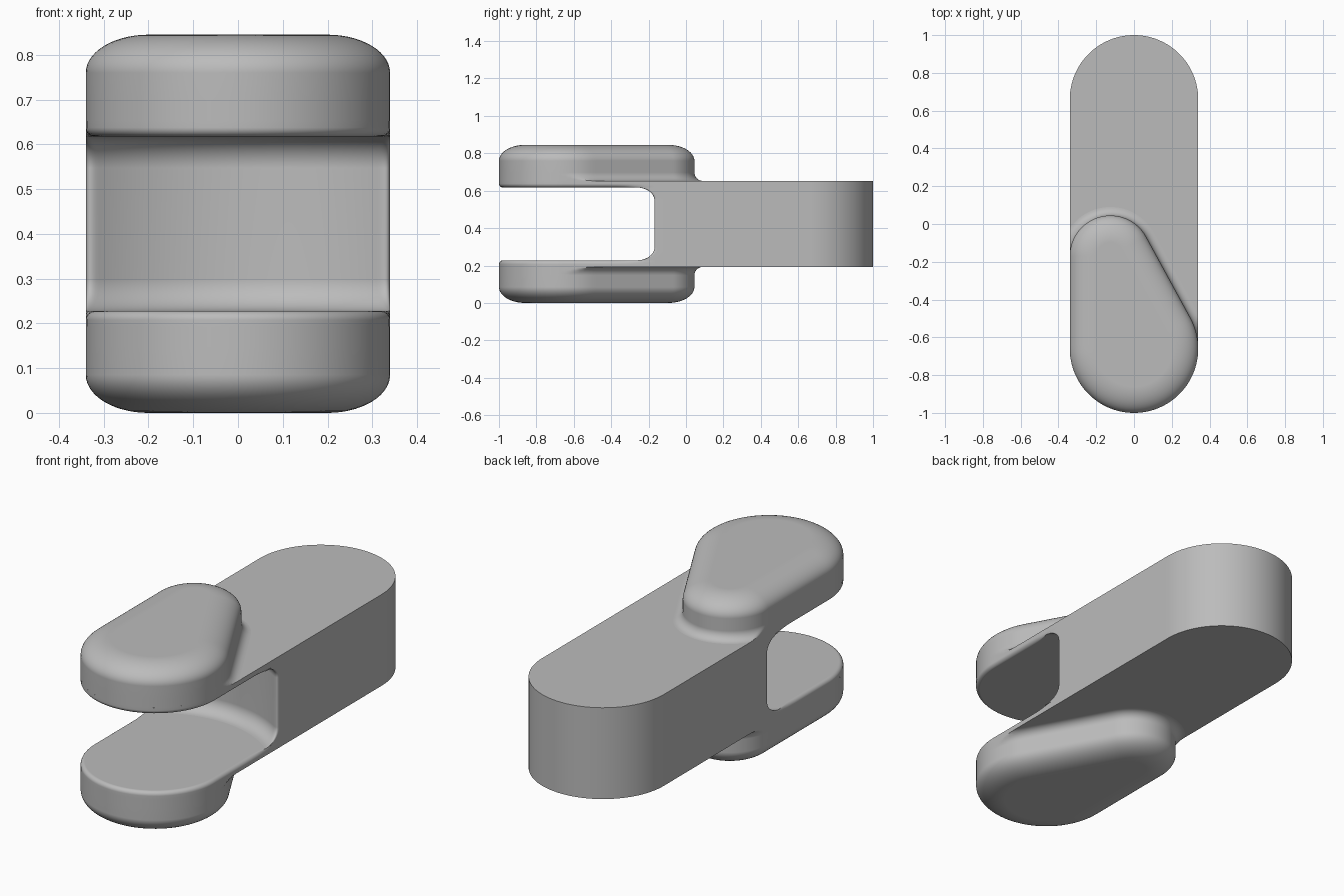
import bpy
import bmesh
from math import sin, cos, pi, atan2, acos, sqrt, hypot

if "Cube" in bpy.data.objects:
    bpy.data.objects.remove(bpy.data.objects["Cube"])

MID = 0.4225            # height of the mirror plane
R, CY = 0.34, 0.66      # half width and end-arc centre of the body
SLOT, TOP = 0.195, 0.23  # half heights of slot and body
CLEAR = 0.588           # radius of the hollow back wall of the slot

grey = bpy.data.materials.new("plain grey")
grey.use_nodes = True
grey.diffuse_color = (0.5, 0.5, 0.5, 1)
grey.node_tree.nodes["Principled BSDF"].inputs["Base Color"].default_value = (0.5, 0.5, 0.5, 1)


def arc(cx, cy, r, a, b, n=48):
    return [(cx + r * cos(a + (b - a) * i / n), cy + r * sin(a + (b - a) * i / n))
            for i in range(n + 1)]


def line(p, q, n=24):
    """Points strictly between p and q."""
    return [(p[0] + (q[0] - p[0]) * i / n, p[1] + (q[1] - p[1]) * i / n) for i in range(1, n)]


def joined(a, b):
    """Closed outline from two arcs with straight runs between them."""
    return a + line(a[-1], b[0]) + b + line(b[-1], a[0])


def stadium(r):
    return joined(arc(0, CY, r, 0, pi), arc(0, -CY, r, pi, 2 * pi))


def loft(name, rings, cap_start, cap_end):
    """Skin a stack of (outline, z) rings and mirror it about the middle."""
    bm = bmesh.new()
    loops = [[bm.verts.new((x, y, z)) for x, y in pts] for pts, z in rings]
    for lo, hi in zip(loops, loops[1:]):
        n = len(lo)
        for i in range(n):
            j = (i + 1) % n
            bm.faces.new((lo[i], lo[j], hi[j], hi[i]))
    if cap_start:
        bm.faces.new(loops[0][::-1])
    if cap_end:
        bm.faces.new(loops[-1])
    bmesh.ops.remove_doubles(bm, verts=bm.verts, dist=0.00001)
    mesh = bpy.data.meshes.new(name)
    bm.to_mesh(mesh)
    bm.free()
    mesh.materials.append(grey)
    ob = bpy.data.objects.new(name, mesh)
    bpy.context.collection.objects.link(ob)
    ob.location.z = MID
    bpy.ops.object.select_all(action='DESELECT')
    ob.select_set(True)
    bpy.context.view_layer.objects.active = ob
    bpy.ops.object.shade_smooth_by_angle(angle=pi / 6)
    mirror = ob.modifiers.new("mirror", 'MIRROR')
    mirror.use_axis = (False, False, True)
    weighted = ob.modifiers.new("even shading", 'WEIGHTED_NORMAL')
    weighted.keep_sharp = True
    return ob


# Fork plates: full outline, slot-side edge rounded along the open end only
def plate_outline(inset):
    pts = []
    for (x, y), (u, v) in zip(stadium(R), stadium(R - inset)):
        f = min(1, max(0, (-0.24 - y) / 0.1))
        pts.append((x + (u - x) * f, y + (v - y) * f))
    return pts


rings = []
for i in range(7):
    a = pi / 2 * i / 6
    rings.append((plate_outline(0.02 * (1 - sin(a))), SLOT + 0.02 * (1 - cos(a))))
rings.append((stadium(R), TOP))
loft("fork_plates", rings, True, True)


# Rear block: round back, hollow front wall with softened corners
def block_outline(r, e):
    yc = -CY + sqrt(r * r - R * R)
    xe = R - e
    ye = -CY + sqrt(r * r - xe * xe)
    corner = []
    for i in range(9):
        t = i / 8
        w0, w1, w2 = (1 - t) ** 2, 2 * t * (1 - t), t * t
        corner.append((w0 * xe + (w1 + w2) * R, w0 * ye + w1 * yc + w2 * (yc + e)))
    back = arc(0, CY, R, 0, pi)
    a = atan2(ye + CY, xe)
    front = arc(0, -CY, r, pi - a, a)
    left = [(-x, y) for x, y in reversed(corner)]
    return (back + line(back[-1], left[0]) + left + front[1:-1]
            + corner + line(corner[-1], back[0]))


rings = [(block_outline(CLEAR, 0.03), 0)]
for i in range(11):
    a = pi / 2 * i / 10
    rings.append((block_outline(CLEAR - 0.07 * (1 - cos(a)), 0.002 + 0.028 * cos(a)),
                  SLOT - 0.07 + 0.07 * sin(a)))
loft("rear_block", rings, False, False)


# Bosses: tapered pads with a filleted foot and a softly rounded crown
def boss_outline(d):
    x1, y1, r1 = 0, -CY, R
    x2, y2, r2 = -0.125, -0.17, 0.215
    th = atan2(y2 - y1, x2 - x1)
    c = acos((r1 - r2) / hypot(x2 - x1, y2 - y1))
    pts = joined(arc(x2, y2, r2 + d, th - c, th + c),
                 arc(x1, y1, r1 + d, th + c, th - c + 2 * pi))
    out = []
    for x, y in pts:      # keep the foot inside the body outline
        ay = min(CY, max(-CY, y))
        k = min(1, R / max(hypot(x, y - ay), 0.001))
        out.append((x * k, ay + (y - ay) * k))
    return out


rings = []
for i in range(9):
    a = pi / 2 * i / 8
    rings.append((boss_outline(0.045 * (1 - sin(a))), TOP + 0.045 * (1 - cos(a))))
for i in range(15):
    a = pi / 2 * i / 14
    rings.append((boss_outline(-0.14 * (1 - cos(a))), MID - 0.085 + 0.085 * sin(a)))
loft("bosses", rings, False, True)
